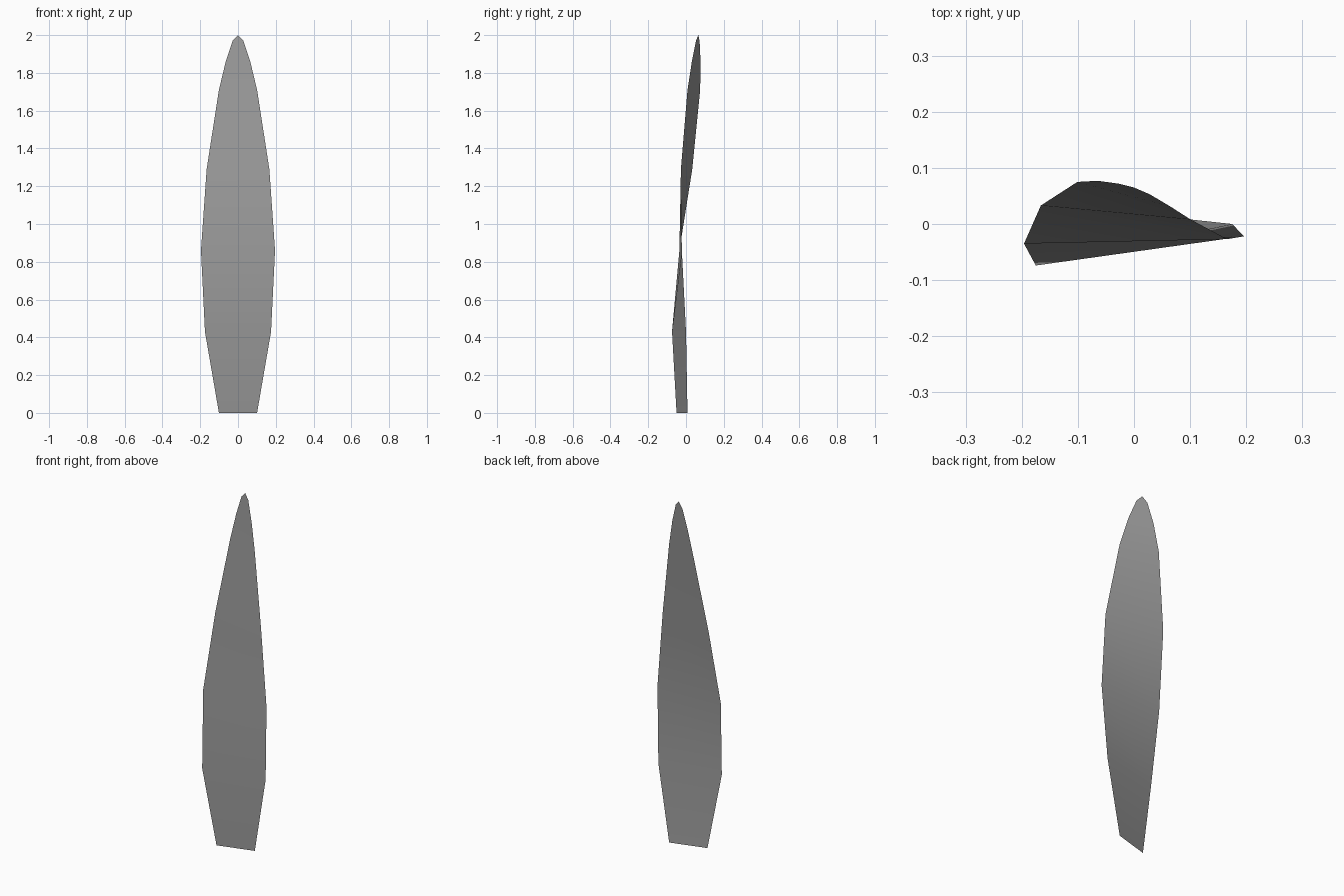
import bpy, bmesh

if "Cube" in bpy.data.objects:
    bpy.data.objects.remove(bpy.data.objects["Cube"])

# Stations up the blade: height, half width, left edge y, right edge y
STATIONS = [
    (0.00, 0.101, -0.050, 0.008),
    (0.43, 0.175, -0.074, 0.000),
    (0.86, 0.196, -0.035, -0.022),
    (1.29, 0.166, 0.033, -0.027),
    (1.71, 0.101, 0.075, 0.008),
    (1.86, 0.065, 0.077, 0.031),
    (1.97, 0.028, 0.072, 0.053),
]
TIP = (0, 0.065, 2.0)

# Twisted single-sheet blade made of smooth four-sided bays and a pointed tip
bm = bmesh.new()
rows = [(bm.verts.new((-w, yl, z)), bm.verts.new((w, yr, z)))
        for z, w, yl, yr in STATIONS]
for (l0, r0), (l1, r1) in zip(rows, rows[1:]):
    bm.faces.new((l0, r0, r1, l1))
bm.faces.new((*rows[-1], bm.verts.new(TIP)))
for f in bm.faces:
    f.smooth = True

mesh = bpy.data.meshes.new("blade")
bm.to_mesh(mesh)
bm.free()

# Dark grey finish
grey = bpy.data.materials.new("dark_grey")
grey.diffuse_color = (0.33, 0.33, 0.33, 1)
grey.use_nodes = True
grey.node_tree.nodes["Principled BSDF"].inputs["Base Color"].default_value = grey.diffuse_color
mesh.materials.append(grey)

blade = bpy.data.objects.new("blade", mesh)
bpy.context.collection.objects.link(blade)
